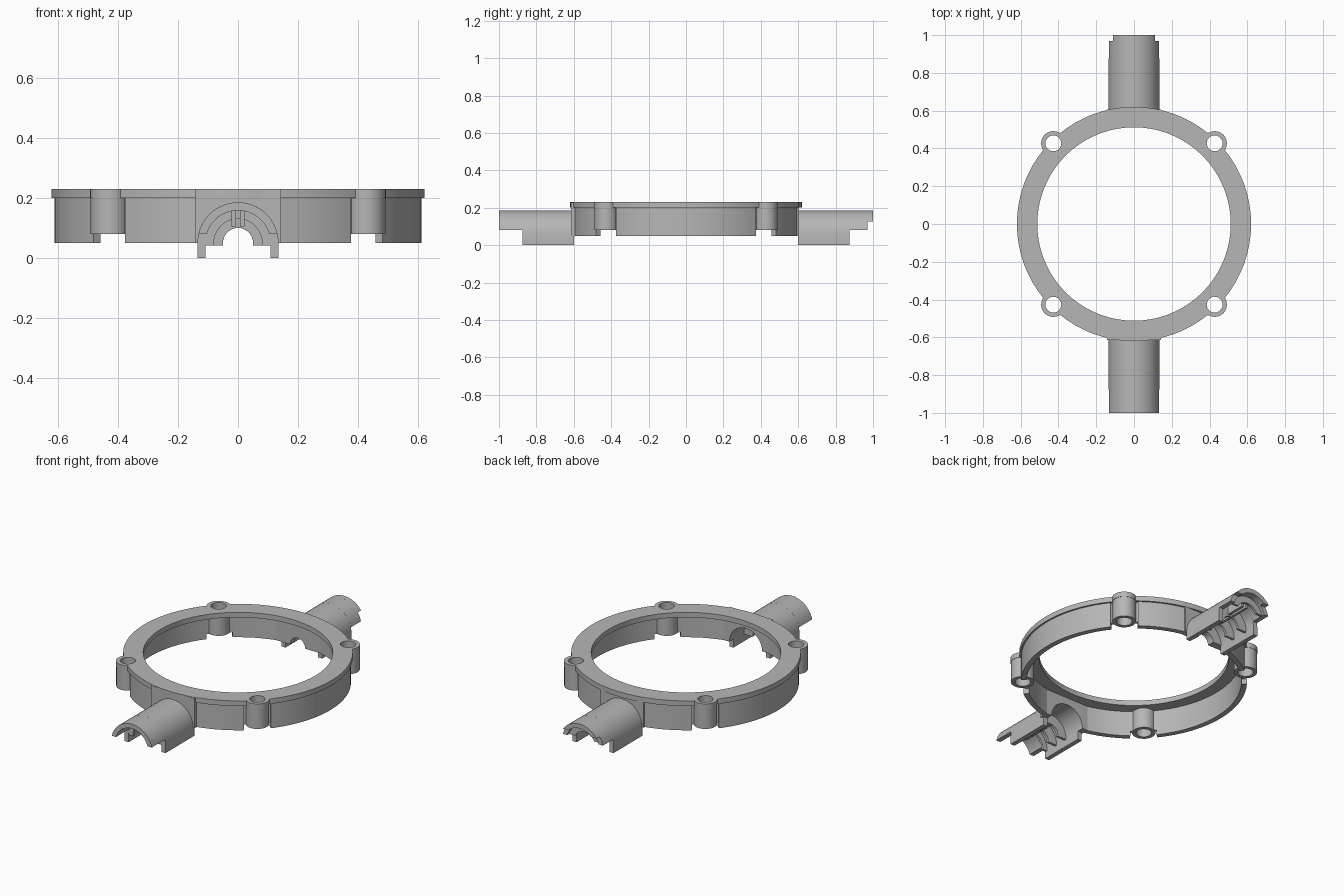
import bpy, bmesh, math
from math import sin, cos, radians, degrees, asin

cube = bpy.data.objects.get("Cube")
if cube:
    bpy.data.objects.remove(cube, do_unlink=True)

grey = bpy.data.materials.new("plain_grey")
grey.use_nodes = True
grey.diffuse_color = (0.47, 0.47, 0.47, 1)
grey.node_tree.nodes["Principled BSDF"].inputs["Base Color"].default_value = (0.47, 0.47, 0.47, 1)

AXLE = 0.05          # height of the arm axis
ARM_OUT, ARM_IN = 0.135, 0.108


def arc(r, a, b, steps, cx=0, cy=0):
    return [(cx + r * cos(radians(a + (b - a) * i / steps)),
             cy + r * sin(radians(a + (b - a) * i / steps))) for i in range(steps + 1)]


def prism(name, outline, lo, hi, axis="Z"):
    """Extrude a closed outline along z, or along y for (x, z) outlines."""
    bm = bmesh.new()
    put = (lambda p, t: (p[0], p[1], t)) if axis == "Z" else (lambda p, t: (p[0], t, p[1]))
    face = bm.faces.new([bm.verts.new(put(p, lo)) for p in outline])
    moved = bmesh.ops.extrude_face_region(bm, geom=[face])["geom"]
    shift = (0, 0, hi - lo) if axis == "Z" else (0, hi - lo, 0)
    bmesh.ops.translate(bm, vec=shift, verts=[v for v in moved if isinstance(v, bmesh.types.BMVert)])
    bmesh.ops.recalc_face_normals(bm, faces=bm.faces)
    mesh = bpy.data.meshes.new(name)
    bm.to_mesh(mesh)
    bm.free()
    obj = bpy.data.objects.new(name, mesh)
    bpy.context.collection.objects.link(obj)
    mesh.materials.append(grey)
    return obj


def disc(name, r, lo, hi, cx=0, cy=0, steps=24):
    return prism(name, arc(r, 0, 360, steps, cx, cy)[:-1], lo, hi)


def combine(obj, other, operation, keep=False):
    mod = obj.modifiers.new("cut", "BOOLEAN")
    mod.operation, mod.object, mod.solver = operation, other, "EXACT"
    bpy.context.view_layer.update()
    graph = bpy.context.evaluated_depsgraph_get()
    mesh = bpy.data.meshes.new_from_object(obj.evaluated_get(graph))
    obj.modifiers.clear()
    obj.data = mesh
    if not keep:
        bpy.data.objects.remove(other, do_unlink=True)


def sector(name, r0, r1, a, b, lo, hi):
    steps = max(3, round((b - a) / 4))
    return prism(name, arc(r1, a, b, steps) + arc(r0, b, a, steps), lo, hi)


def arch(name, r0, r1, a, y0, y1, foot=None):
    """Arched strip along y; foot adds straight legs down to that height."""
    low = r1 * sin(radians(a))
    a0 = degrees(asin(low / r0))
    outer = arc(r1, a, 180 - a, 20, 0, AXLE)
    inner = arc(r0, 180 - a0, a0, 20, 0, AXLE)
    if foot is not None:
        outer = [(r1, foot)] + outer + [(-r1, foot)]
        inner = [(-r0, foot)] + inner + [(r0, foot)]
    return prism(name, outer + inner, min(y0, y1), max(y0, y1), "Y")


# Top flange with four screw lobes
BOSSES = [(sx * 0.427, sy * 0.427) for sx in (-1, 1) for sy in (-1, 1)]
flange = disc("top_flange", 0.62, 0.2, 0.23, steps=72)
for x, y in BOSSES:
    combine(flange, disc("lobe", 0.065, 0.2, 0.23, x, y), "UNION")
combine(flange, disc("opening", 0.512, 0.1, 0.3, steps=72), "DIFFERENCE")

# Ring wall, with raised notches behind the screw bosses
shells = [flange]
for start in (0, 90, 180, 270):
    notch = sector("notch_wall", 0.58, 0.6, start + 37.5, start + 52.5, 0.08, 0.202)
    shells.append(notch)
for a, b in ((-38, 38), (142, 218), (52, 76.5), (103.5, 128), (232, 256.5), (283.5, 308)):
    sector("ring_wall", 0.58, 0.61, a, b, AXLE, 0.202)

# Hollow screw bosses
for x, y in BOSSES:
    shells.append(disc("screw_boss", 0.063, 0.08, 0.205, x, y))
for x, y in BOSSES:
    for shell in shells:
        combine(shell, disc("screw_hole", 0.042, 0, 0.3, x, y), "DIFFERENCE")

# Two half-tube arms
for side, s in (("front", -1), ("back", 1)):
    arch(side + "_arm_shell", ARM_IN, ARM_OUT, 0, s * 0.6, s * 0.875, foot=0)
    cut = degrees(asin(0.03 / ARM_OUT))
    tip = 1.0 if s < 0 else 0.97
    arch(side + "_arm_end", ARM_IN, ARM_OUT, cut, s * 0.875, s * tip)
    if s > 0:
        arch("back_arm_lip", ARM_IN, ARM_OUT, 35, 0.97, 1.0)

    # Flat saddle joining arm and ring
    hole = ARM_IN if s < 0 else 0.05
    outline = [(0.143, AXLE), (0.143, 0.229), (-0.143, 0.229), (-0.143, AXLE)]
    outline += arc(hole, 180, 0, 16, 0, AXLE)
    face = 0.615 if s < 0 else 0.605
    prism(side + "_saddle", outline, min(s * 0.562, s * face), max(s * 0.562, s * face), "Y")

    # Inner bulkheads
    ribs = ((0.7, 0.05), (0.78, 0.05), (0.86, 0.08)) if s < 0 else ((0.7, 0.05), (0.8, 0.05), (0.94, 0.07))
    for y, r in ribs:
        foot = AXLE - 0.008 if y < 0.87 else None
        arch(side + "_arm_rib", r, 0.112, 0 if foot else 16, s * y, s * (y + 0.014), foot)

    # Cable clip prongs under the crown
    for x in (-0.014, 0.014):
        plate = [(x - 0.007, 0.105), (x + 0.007, 0.105), (x + 0.007, 0.16), (x - 0.007, 0.16)]
        prism(side + "_clip_prong", plate, min(s * 0.7, s * 0.93), max(s * 0.7, s * 0.93), "Y")

# Smooth the round surfaces, keep the edges sharp
bpy.ops.object.select_all(action="DESELECT")
for obj in bpy.context.collection.objects:
    if obj.type == "MESH":
        obj.select_set(True)
        bpy.context.view_layer.objects.active = obj
bpy.ops.object.shade_smooth_by_angle(angle=radians(30))
